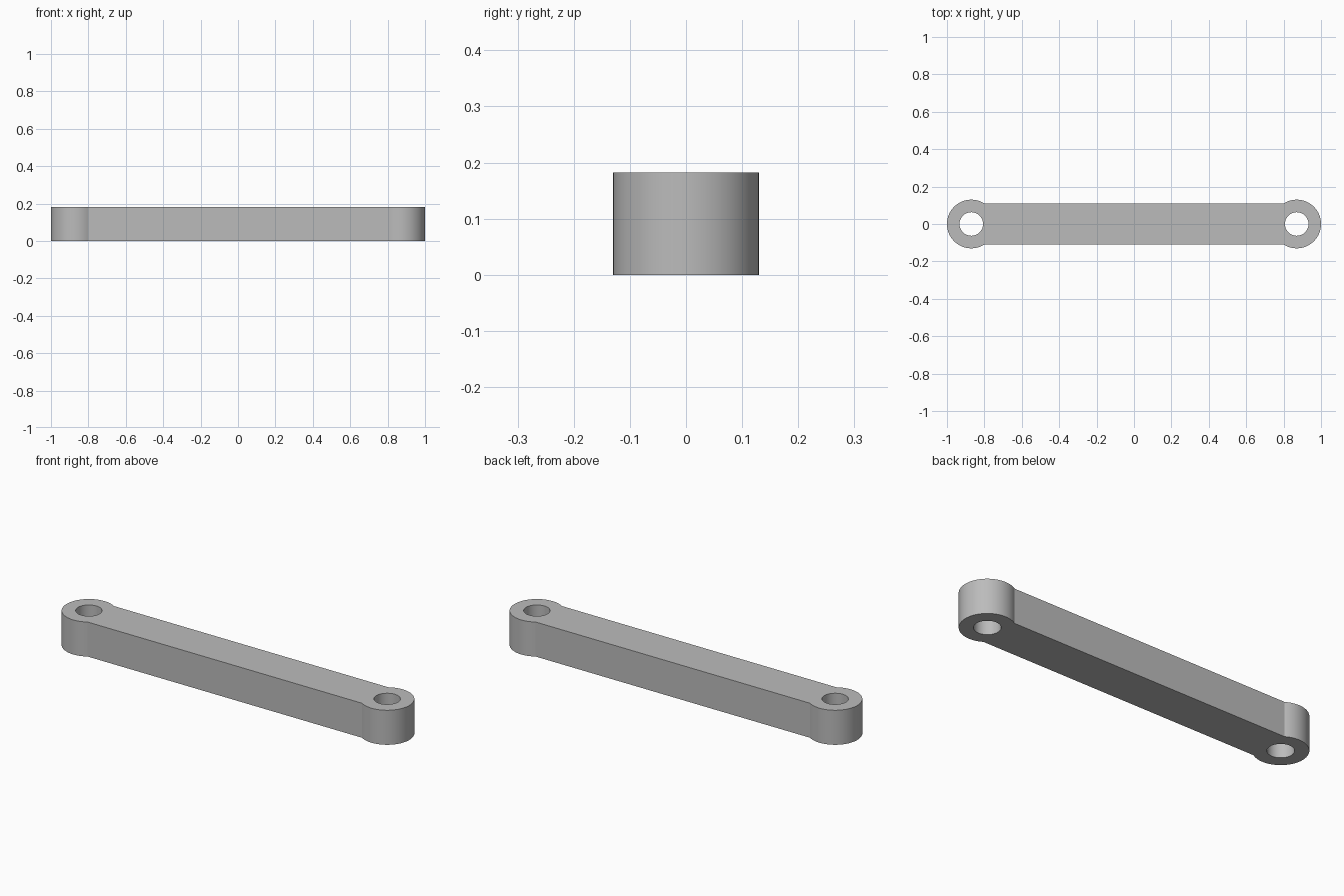
import bpy
import bmesh
from math import asin, cos, sin, pi, radians

cube = bpy.data.objects.get("Cube")
if cube:
    bpy.data.objects.remove(cube, do_unlink=True)

EYE_X, EYE_R, HOLE_R = 0.87, 0.13, 0.063
BAR_HALF, HEIGHT = 0.11, 0.182
ARC_STEPS, HOLE_STEPS = 56, 48


def arc(cx, radius, start, end, steps):
    """Points along an arc, both ends included."""
    angles = [start + (end - start) * i / steps for i in range(steps + 1)]
    return [(cx + radius * cos(a), radius * sin(a)) for a in angles]


def add_loop(bm, points):
    verts = [bm.verts.new((x, y, 0)) for x, y in points]
    return [bm.edges.new((v, verts[i - 1])) for i, v in enumerate(verts)]


# Outline: each round eye sweeps until it meets the straight bar sides
sweep = pi - asin(BAR_HALF / EYE_R)
outline = arc(EYE_X, EYE_R, -sweep, sweep, ARC_STEPS)
outline += [(-x, -y) for x, y in outline]

bm = bmesh.new()
edges = add_loop(bm, outline)

# Pin holes through both eyes
for side in (-1, 1):
    edges += add_loop(bm, arc(side * EYE_X, HOLE_R, 0, 2 * pi, HOLE_STEPS)[:-1])

# Fill the profile around the holes and raise it to full thickness
bmesh.ops.triangle_fill(bm, edges=edges, use_beauty=True, normal=(0, 0, 1))
raised = bmesh.ops.extrude_face_region(bm, geom=bm.faces[:], use_keep_orig=True)
top = [g for g in raised["geom"] if isinstance(g, bmesh.types.BMVert)]
bmesh.ops.translate(bm, verts=top, vec=(0, 0, HEIGHT))
bmesh.ops.recalc_face_normals(bm, faces=bm.faces[:])

# Flatten each cap into large clean faces
bmesh.ops.dissolve_limit(bm, angle_limit=radians(0.5),
                         verts=[], edges=[e for e in bm.edges if
                                          abs(e.verts[0].co.z - e.verts[1].co.z) < 1e-6
                                          and e.calc_face_angle(1) < 0.01])

mesh = bpy.data.meshes.new("link_arm")
bm.to_mesh(mesh)
bm.free()
link = bpy.data.objects.new("link_arm", mesh)
bpy.context.collection.objects.link(link)

# Plain grey finish
grey = bpy.data.materials.new("plain_grey")
grey.use_nodes = True
colour = (0.5, 0.5, 0.5, 1)
grey.diffuse_color = colour
grey.node_tree.nodes["Principled BSDF"].inputs["Base Color"].default_value = colour
mesh.materials.append(grey)

# Round walls smooth, rims and junctions sharp
bpy.ops.object.select_all(action="DESELECT")
link.select_set(True)
bpy.context.view_layer.objects.active = link
bpy.ops.object.shade_smooth_by_angle(angle=radians(30))
